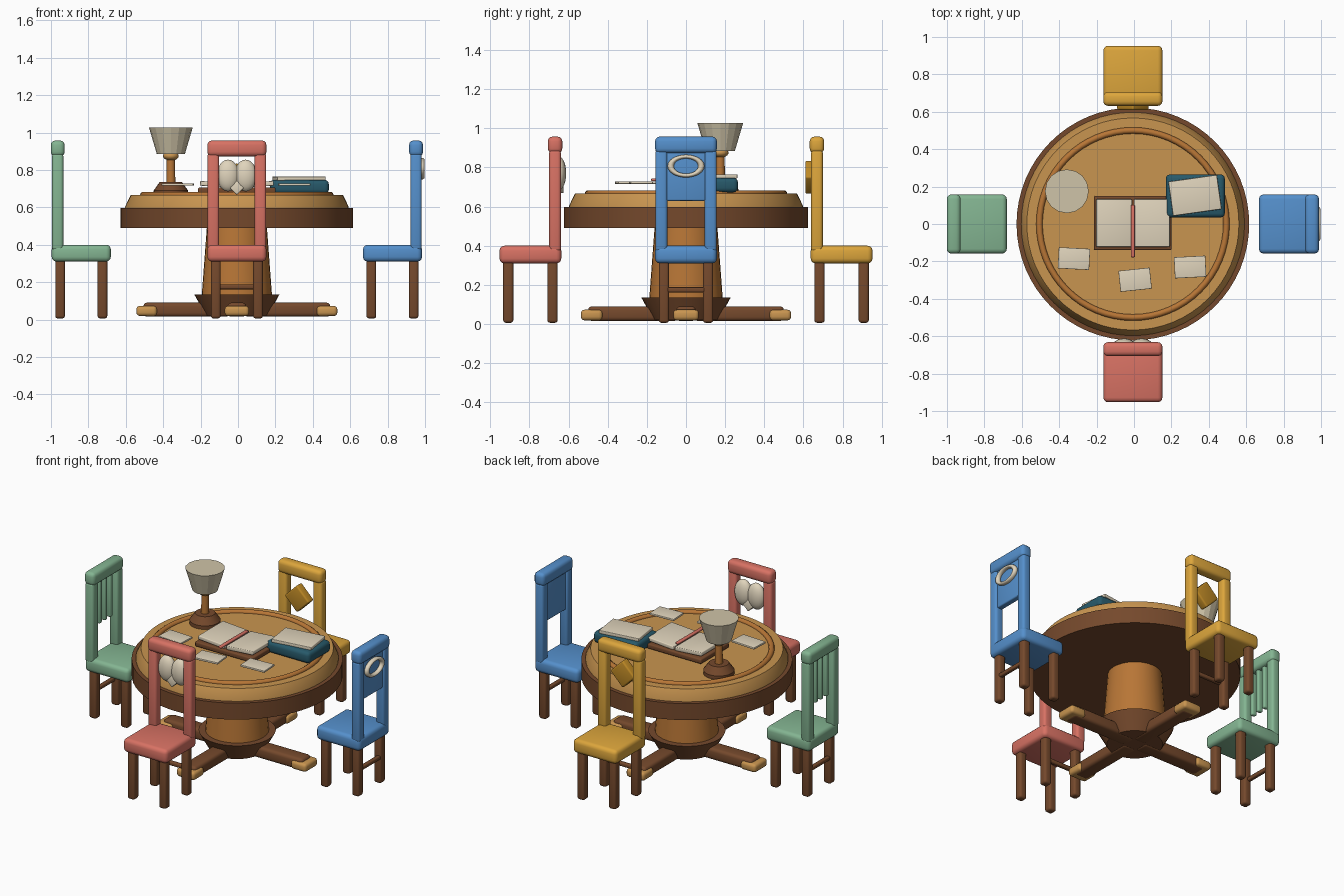
import bpy, bmesh
from math import radians, pi, cos, sin
from mathutils import Matrix, Vector, Euler

if "Cube" in bpy.data.objects:
    bpy.data.objects.remove(bpy.data.objects["Cube"])

BASE = Matrix.Translation((-0.006, 0, 0))


def material(name, hexa):
    m = bpy.data.materials.new(name)
    rgb = [int(hexa[i:i + 2], 16) / 255 for i in (0, 2, 4)]
    m.diffuse_color = [c / 12.92 if c < 0.04 else ((c + 0.055) / 1.055) ** 2.4 for c in rgb] + [1]
    m.use_nodes = True
    m.node_tree.nodes["Principled BSDF"].inputs["Base Color"].default_value = m.diffuse_color
    return m


DARK = material("dark_wood", "75492C")
TAN = material("tan_wood", "C99550")
ORANGE = material("orange_wood", "B87636")
CREAM = material("cream", "E0D4BC")
SHADE = material("shade_cream", "CFC4A8")
RED = material("red_paint", "D87264")
GREEN = material("green_paint", "84B592")
BLUE = material("blue_paint", "5590CC")
YELLOW = material("yellow_paint", "DDA63C")
GOLD = material("dark_yellow", "BF8A26")
TEAL = material("teal_cover", "27596A")


def finish(name, bm, mat, frame, angle=35):
    bmesh.ops.recalc_face_normals(bm, faces=bm.faces[:])
    me = bpy.data.meshes.new(name)
    bm.to_mesh(me)
    bm.free()
    me.materials.append(mat)
    if angle:
        me.shade_smooth()
        me.set_sharp_from_angle(angle=radians(angle))
    ob = bpy.data.objects.new(name, me)
    ob.matrix_world = BASE @ frame
    bpy.context.collection.objects.link(ob)
    return ob


def box(name, loc, size, mat, bevel=0.0, rot=(0, 0, 0), frame=Matrix()):
    bm = bmesh.new()
    bmesh.ops.create_cube(bm, size=1)
    bmesh.ops.scale(bm, vec=size, verts=bm.verts[:])
    if bevel:
        bmesh.ops.bevel(bm, geom=bm.edges[:], offset=bevel, segments=3, profile=0.5, affect='EDGES')
    r = Euler([radians(a) for a in rot]).to_matrix().to_4x4()
    return finish(name, bm, mat, frame @ Matrix.Translation(loc) @ r)


def lathe(name, profile, mat, loc=(0, 0, 0), n=64, angle=30):
    # revolve (radius, height) points around z and cap both ends
    bm = bmesh.new()
    rings = [[bm.verts.new((r * cos(2 * pi * i / n), r * sin(2 * pi * i / n), z)) for i in range(n)]
             for r, z in profile]
    for a, b in zip(rings, rings[1:]):
        for i in range(n):
            bm.faces.new((a[i], a[(i + 1) % n], b[(i + 1) % n], b[i]))
    bm.faces.new(rings[0])
    bm.faces.new(rings[-1])
    return finish(name, bm, mat, Matrix.Translation(loc), angle)


def ellipsoid(name, loc, radii, mat, frame=Matrix()):
    bm = bmesh.new()
    bmesh.ops.create_uvsphere(bm, u_segments=20, v_segments=12, radius=1)
    bmesh.ops.scale(bm, vec=radii, verts=bm.verts[:])
    return finish(name, bm, mat, frame @ Matrix.Translation(loc), 60)


def torus(name, major, minor, mat, matrix, n=64, m=10):
    bm = bmesh.new()
    g = [[bm.verts.new(((major + minor * cos(2 * pi * j / m)) * cos(2 * pi * i / n),
                        (major + minor * cos(2 * pi * j / m)) * sin(2 * pi * i / n),
                        minor * sin(2 * pi * j / m))) for j in range(m)] for i in range(n)]
    for i in range(n):
        for j in range(m):
            k, l = (i + 1) % n, (j + 1) % m
            bm.faces.new((g[i][j], g[k][j], g[k][l], g[i][l]))
    return finish(name, bm, mat, matrix, 60)


# table: apron, top, inlaid ring, pedestal
lathe("table_apron", [(0.622, 0.49), (0.622, 0.597)], DARK)
lathe("table_top", [(0.597, 0.59), (0.597, 0.605), (0.567, 0.667)], TAN)
torus("table_ring", 0.5, 0.017, ORANGE, Matrix.Translation((0, 0, 0.667)))
lathe("pedestal_column", [(0.19, 0.10), (0.16, 0.50)], ORANGE, n=32)
lathe("pedestal_base", [(0.165, 0.02), (0.228, 0.135)], DARK, n=32)

# four pedestal feet with light toe caps
for i in range(4):
    f = Matrix.Rotation(i * pi / 2, 4, 'Z')
    box("pedestal_foot", (0.27, 0, 0.053), (0.46, 0.10, 0.075), DARK, 0.02, frame=f)
    box("foot_cap", (0.482, 0, 0.046), (0.11, 0.13, 0.054), TAN, 0.018, frame=f)


# chair with its back on local +y
def chair(prefix, loc, turn, mat):
    f = Matrix.Translation(loc) @ Matrix.Rotation(radians(turn), 4, 'Z')
    box(prefix + "_seat", (0, 0, 0.355), (0.316, 0.316, 0.09), mat, 0.025, frame=f)
    for sx in (-1, 1):
        box(prefix + "_back_post", (sx * 0.126, 0.126, 0.63), (0.062, 0.06, 0.52), mat, 0.016, frame=f)
        for sy in (-1, 1):
            box(prefix + "_leg", (sx * 0.113, sy * 0.113, 0.167), (0.052, 0.052, 0.322), DARK, 0.014, frame=f)
    box(prefix + "_top_rail", (0, 0.126, 0.915), (0.316, 0.074, 0.085), mat, 0.024, frame=f)
    box(prefix + "_stretcher", (0, 0.122, 0.175), (0.23, 0.026, 0.026), DARK, 0.008, frame=f)
    return f


# red chair: cream heart-like motif
f = chair("red_chair", (0, -0.795, 0), 0, RED)
for s in (-1, 1):
    ellipsoid("motif_lobe", (s * 0.047, 0.145, 0.77), (0.06, 0.038, 0.085), CREAM, f)
box("motif_point", (0, 0.145, 0.705), (0.055, 0.05, 0.055), CREAM, 0.006, (0, 45, 0), f)

# yellow chair: diamond motif
f = chair("yellow_chair", (0, 0.795, 0), 180, YELLOW)
box("diamond_motif", (0, 0.158, 0.75), (0.125, 0.055, 0.125), GOLD, 0.01, (0, 45, 0), f)

# blue chair: panel with an oval ring
f = chair("blue_chair", (0.832, 0, 0), -90, BLUE)
box("back_panel", (0, 0.126, 0.757), (0.20, 0.04, 0.255), BLUE, 0.008, frame=f)
torus("oval_ring", 0.078, 0.016, CREAM,
      f @ Matrix.Translation((0, 0.155, 0.807)) @ Matrix.Diagonal((1, 1, 0.62, 1))
      @ Matrix.Rotation(pi / 2, 4, 'X'), 32)

# green chair: hanging slats
f = chair("green_chair", (-0.832, 0, 0), 90, GREEN)
for x in (-0.055, 0, 0.055):
    box("back_slat", (x, 0.126, 0.74), (0.028, 0.035, 0.29), GREEN, 0.009, frame=f)

# lamp
L = (-0.353, 0.175, 0)
lathe("lamp_base", [(0.092, 0.667), (0.092, 0.69), (0.06, 0.735)], DARK, L, 24)
lathe("lamp_stem", [(0.024, 0.72), (0.022, 0.89)], ORANGE, L, 16)
ellipsoid("lamp_collar", (L[0], L[1], 0.875), (0.042, 0.042, 0.025), TAN)
lathe("lamp_shade", [(0.075, 0.885), (0.117, 1.027)], SHADE, L, 16, 0)

# open book with ribbon
box("open_book_cover", (0, 0.005, 0.69), (0.415, 0.29, 0.032), DARK, 0.008)
for s in (-1, 1):
    box("book_page", (s * 0.101, 0.005, 0.722), (0.192, 0.255, 0.025), CREAM, 0.005, (0, -s * 4, 0))
box("book_ribbon", (0, -0.038, 0.737), (0.022, 0.28, 0.014), RED, 0.005)

# closed teal book with pages on top
box("teal_book", (0.334, 0.15, 0.71), (0.315, 0.23, 0.074), TEAL, 0.022)
box("teal_book_pages", (0.332, 0.153, 0.754), (0.262, 0.185, 0.022), CREAM, 0.004, (0, 0, 8))

# loose notes
for x, y, a in ((-0.315, -0.185, -3), (0.012, -0.298, 6), (0.306, -0.23, 3)):
    box("paper_note", (x, y, 0.722), (0.168, 0.113, 0.012), CREAM, 0.002, (0, 0, a))
